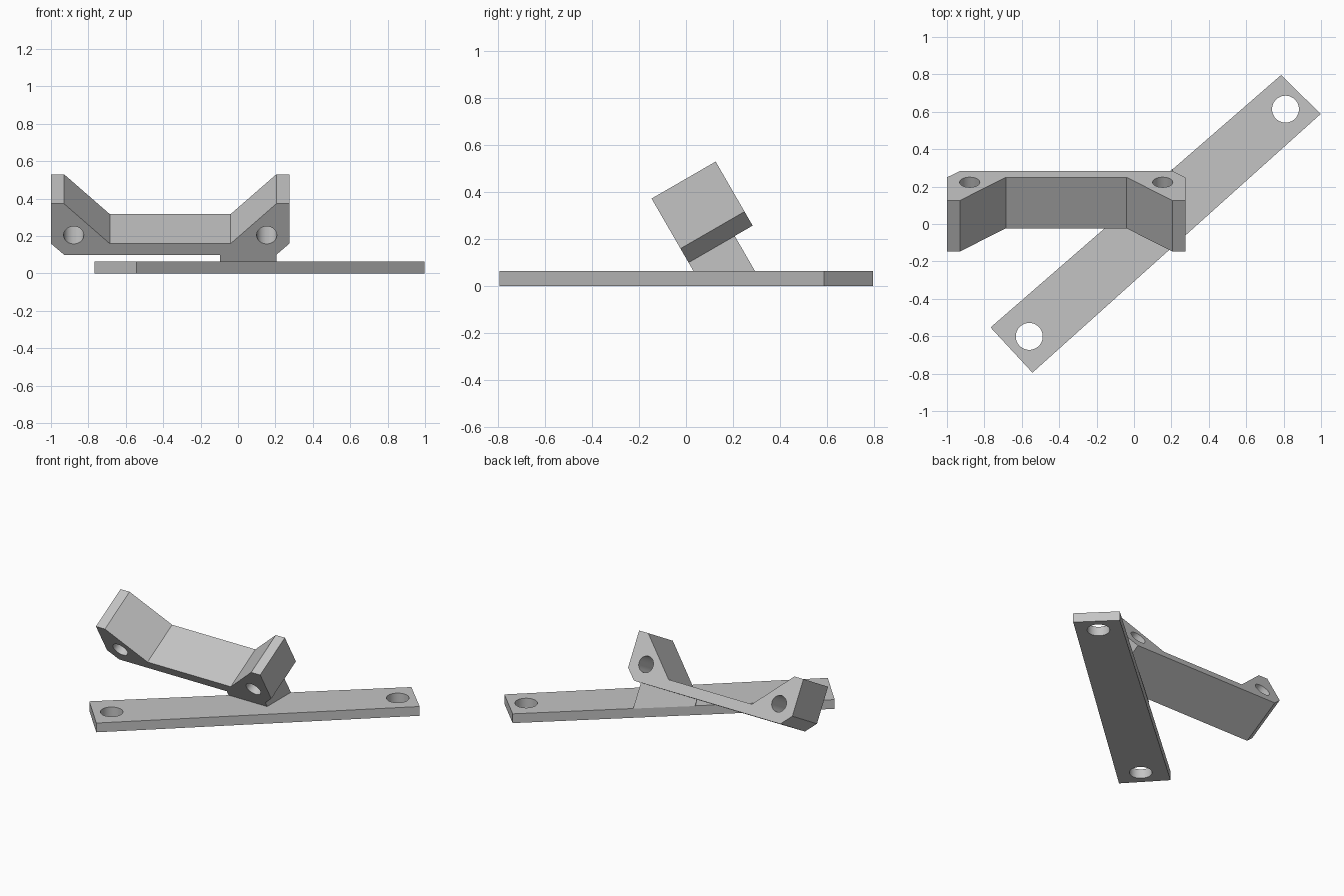
import bpy, bmesh, math
from mathutils import Matrix, Vector

cube = bpy.data.objects.get("Cube")
if cube:
    bpy.data.objects.remove(cube, do_unlink=True)

grey = bpy.data.materials.new("plain grey")
grey.use_nodes = True
colour = (0.55, 0.55, 0.55, 1)
grey.diffuse_color = colour
grey.node_tree.nodes["Principled BSDF"].inputs["Base Color"].default_value = colour


def ring(centre, radius, count=48):
    return [(centre[0] + radius * math.cos(math.tau * i / count),
             centre[1] + radius * math.sin(math.tau * i / count)) for i in range(count)]


def finish(obj):
    obj.data.materials.clear()
    obj.data.materials.append(grey)
    bpy.ops.object.select_all(action='DESELECT')
    obj.select_set(True)
    bpy.context.view_layer.objects.active = obj
    bpy.ops.object.shade_smooth_by_angle(angle=math.radians(30))


def slab(name, outline, holes, thickness, matrix):
    """Extruded flat outline with holes, centred on its thickness."""
    curve = bpy.data.curves.new(name, 'CURVE')
    curve.dimensions = '2D'
    curve.fill_mode = 'BOTH'
    curve.extrude = thickness / 2
    for loop in [outline] + holes:
        spline = curve.splines.new('POLY')
        spline.points.add(len(loop) - 1)
        for point, (x, y) in zip(spline.points, loop):
            point.co = (x, y, 0, 1)
        spline.use_cyclic_u = True
    obj = bpy.data.objects.new(name, curve)
    bpy.context.collection.objects.link(obj)
    bpy.ops.object.select_all(action='DESELECT')
    obj.select_set(True)
    bpy.context.view_layer.objects.active = obj
    bpy.ops.object.convert(target='MESH')
    obj = bpy.context.view_layer.objects.active
    bm = bmesh.new()
    bm.from_mesh(obj.data)
    bmesh.ops.remove_doubles(bm, verts=bm.verts, dist=0.0005)
    bmesh.ops.recalc_face_normals(bm, faces=bm.faces)
    bm.to_mesh(obj.data)
    bm.free()
    obj.matrix_world = matrix
    finish(obj)
    return obj


# Base plate, lying diagonally with a bolt hole at each end
plate_top = 0.065
slab("base_plate",
     [(0.787, 0.797), (-0.767, -0.553), (-0.543, -0.795), (0.998, 0.588)],
     [ring((0.81, 0.614), 0.072), ring((-0.56, -0.601), 0.072)],
     plate_top, Matrix.Translation((0, 0, plate_top / 2)))

# Cradle, tilted back thirty degrees: mirrored half profile with bolt holes
tilt = math.radians(30)
depth_dir = Vector((0, math.cos(tilt), math.sin(tilt)))
up_dir = Vector((0, -math.sin(tilt), math.cos(tilt)))
corner = Vector((0, 0.011, 0.10))
depth, height, floor, middle = 0.315, 0.315, 0.069, -0.3625
half = [(0.5675, 0), (0.6375, floor), (0.6375, height), (0.5675, height), (0.323, floor)]
profile = [(middle + x, n) for x, n in half] + [(middle - x, n) for x, n in reversed(half)]
slab("cradle", profile,
     [ring((middle + side * 0.516, 0.121), 0.054) for side in (-1, 1)],
     depth,
     Matrix.Translation(corner + depth_dir * depth / 2) @ Matrix.Rotation(math.pi / 2 + tilt, 4, 'X'))

# Wedge post: triangular prism from the cradle's underside down to the plate
footprint = [(-0.095, 0), (0.205, 0), (0.205, 0.227), (-0.095, 0.004)]
bm = bmesh.new()
for x, d in footprint:
    top = corner + depth_dir * d + Vector((x, 0, 0))
    drop = (top.z - plate_top) / up_dir.z
    bm.verts.new(top)
    bm.verts.new(top - up_dir * drop)
bmesh.ops.convex_hull(bm, input=bm.verts)
bmesh.ops.dissolve_limit(bm, angle_limit=0.02, verts=bm.verts, edges=bm.edges)
bmesh.ops.recalc_face_normals(bm, faces=bm.faces)
mesh = bpy.data.meshes.new("wedge_post")
bm.to_mesh(mesh)
bm.free()
post = bpy.data.objects.new("wedge_post", mesh)
bpy.context.collection.objects.link(post)
finish(post)
